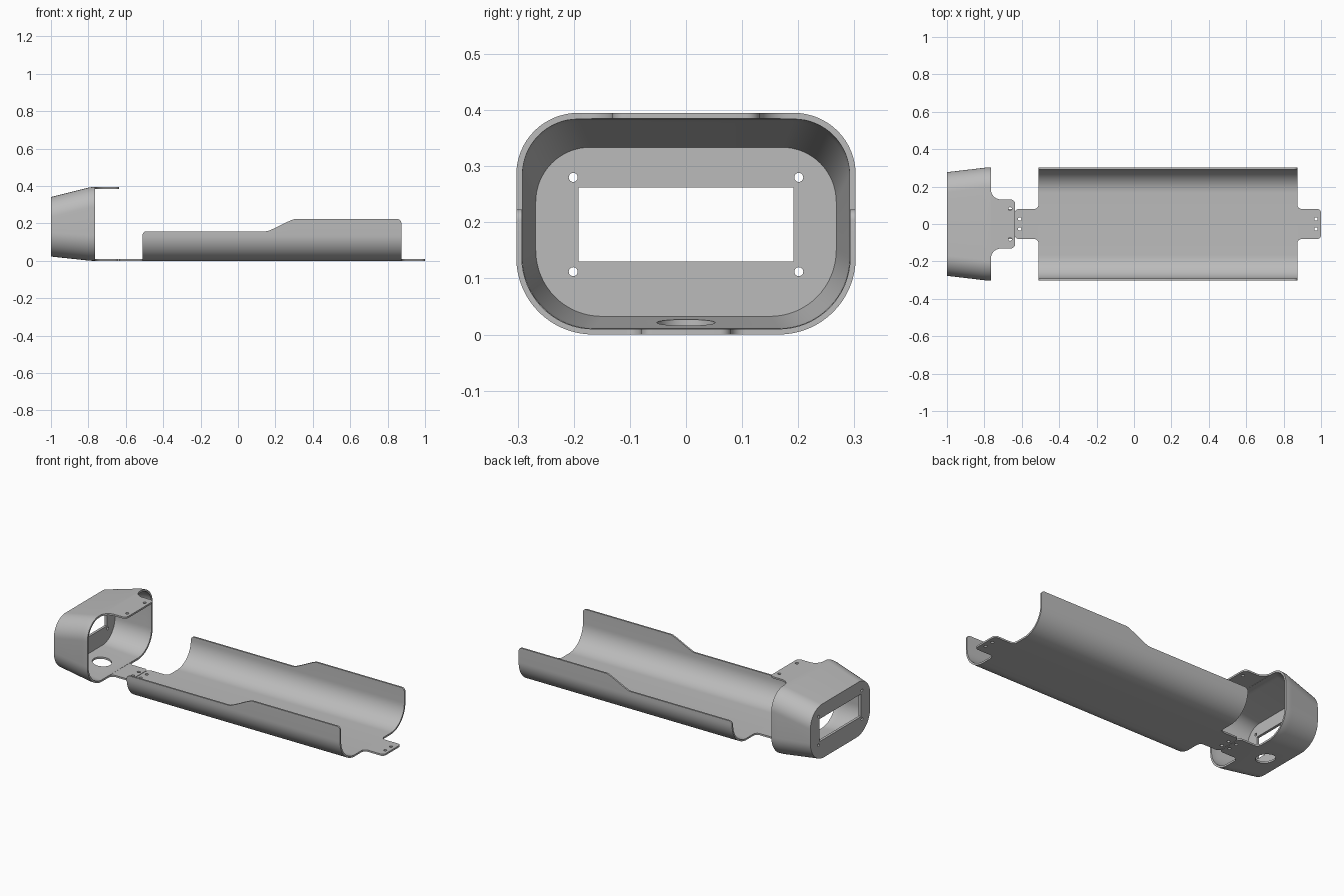
import bpy, bmesh
from math import sin, cos, pi, radians, sqrt
from mathutils import Matrix

if "Cube" in bpy.data.objects:
    bpy.data.objects.remove(bpy.data.objects["Cube"])

grey = bpy.data.materials.new("plain grey")
grey.use_nodes = True
grey.diffuse_color = (0.5, 0.5, 0.5, 1)
grey.node_tree.nodes["Principled BSDF"].inputs["Base Color"].default_value = (0.5, 0.5, 0.5, 1)

WALL = 0.011
SEG = 16


def make(name, bm):
    bmesh.ops.recalc_face_normals(bm, faces=bm.faces)
    mesh = bpy.data.meshes.new(name)
    bm.to_mesh(mesh)
    bm.free()
    obj = bpy.data.objects.new(name, mesh)
    mesh.materials.append(grey)
    bpy.context.collection.objects.link(obj)
    return obj


def select(obj):
    bpy.ops.object.select_all(action="DESELECT")
    obj.select_set(True)
    bpy.context.view_layer.objects.active = obj


def smooth(obj):
    select(obj)
    bpy.ops.object.shade_smooth_by_angle(angle=radians(30))


def arc(cx, cy, r, a0, a1, n=SEG):
    steps = [radians(a0 + (a1 - a0) * i / n) for i in range(n + 1)]
    return [(cx + r * cos(a), cy + r * sin(a)) for a in steps]


def loft(name, sections):
    """Skin a list of (x, [(y, z), ...]) closed sections and cap both ends."""
    bm = bmesh.new()
    rings = [[bm.verts.new((x, y, z)) for y, z in pts] for x, pts in sections]
    for a, b in zip(rings, rings[1:]):
        for i in range(len(a)):
            j = (i + 1) % len(a)
            bm.faces.new((a[i], a[j], b[j], b[i]))
    bm.faces.new(rings[0])
    bm.faces.new(rings[-1])
    return make(name, bm)


def cut(obj, cutters):
    """Subtract the cutters, then throw them away."""
    for c in cutters:
        mod = obj.modifiers.new("cut", "BOOLEAN")
        mod.operation = "DIFFERENCE"
        mod.solver = "EXACT"
        mod.object = c
        c.hide_render = True
        select(obj)
        bpy.ops.object.modifier_apply(modifier=mod.name)
        bpy.data.objects.remove(c)


def drill(x, y, z, r, axis="Z", depth=0.06):
    bm = bmesh.new()
    bmesh.ops.create_cone(bm, cap_ends=True, segments=32, radius1=r, radius2=r, depth=depth)
    turn = Matrix.Rotation(pi / 2, 4, "Y") if axis == "X" else Matrix()
    bm.transform(Matrix.Translation((x, y, z)) @ turn)
    return make("drill", bm)


def block(centre, size):
    bm = bmesh.new()
    bmesh.ops.create_cube(bm, size=1)
    bm.transform(Matrix.Translation(centre) @ Matrix.Diagonal((*size, 1)))
    return make("block", bm)


def tab(name, root, side, length, half, fillet, corner, z, hole_x, hole_y):
    """Flat tongue with flared root, rounded tip and two screw holes."""
    edge = arc(fillet, half + fillet, fillet, 180, 270, 10)
    edge += arc(length - corner, half - corner, corner, 90, 0, 8)
    edge += [(u, -v) for u, v in reversed(edge)]
    bm = bmesh.new()
    face = bm.faces.new([bm.verts.new((root + side * u, v, z)) for u, v in edge])
    up = bmesh.ops.extrude_face_region(bm, geom=[face])["geom"]
    bmesh.ops.translate(bm, vec=(0, 0, WALL - 0.001),
                        verts=[v for v in up if isinstance(v, bmesh.types.BMVert)])
    obj = make(name, bm)
    cut(obj, [drill(hole_x, s * hole_y, z, 0.009) for s in (-1, 1)])
    smooth(obj)


# End cap: tapered rounded shell, closed at the narrow end
MOUTH, END = -0.765, -1.0


def cap_section(x, inset):
    t = min(1, (x - END) / 0.215)
    if x > -0.81:                       # ease the taper into the straight lip
        u = (x + 0.81) / 0.045
        t = 0.884 + 0.116 * (1 - (1 - u) ** 2)
    mix = lambda a, b: a + (b - a) * t
    hw = mix(0.277, 0.3025) - inset
    low, high = mix(0.023, 0) + inset, mix(0.341, 0.395) - inset
    rb, rt = mix(0.128, 0.137) - inset, mix(0.108, 0.11) - inset
    pts = arc(hw - rb, low + rb, rb, -90, 0) + arc(hw - rt, high - rt, rt, 0, 90)
    return x, pts + [(-y, z) for y, z in reversed(pts)]


stations = [END, -0.985, -0.81, -0.80, -0.79, -0.78, MOUTH]
shell = [cap_section(x, 0) for x in stations]
shell += [cap_section(x, WALL) for x in reversed(stations[1:])]
cap = loft("end_cap", shell)
cutters = [block((END, 0, 0.196), (0.1, 0.384, 0.132)), drill(-0.882, 0, 0.02, 0.052)]
cutters += [drill(END, s * 0.201, z, 0.008, "X") for s in (-1, 1) for z in (0.112, 0.28)]
cut(cap, cutters)
smooth(cap)

# Tray: open trough whose side walls step up toward the right end
LEFT, RIGHT = -0.51, 0.873
LOW, HIGH, ROUND = 0.158, 0.223, 0.02


def wall_height(x):
    t = min(1, max(0, (x - 0.14) / 0.175))
    ramp = min(1, max(0, (t - 0.1) / 0.8))
    ease = t * t * (3 - 2 * t)
    h = LOW + (HIGH - LOW) * (0.6 * ramp + 0.4 * ease)
    d = min(x - LEFT, RIGHT - x)
    if d < ROUND:
        h -= ROUND - sqrt(max(0, ROUND ** 2 - (ROUND - d) ** 2))
    return h


def tray_section(x):
    hw, r, h = 0.3025, 0.137, wall_height(x)
    outer = arc(hw - r, r, r, -90, 0) + [(hw, h)]
    inner = arc(hw - r, r, r - WALL + 0.001, -90, 0) + [(hw - WALL + 0.001, h)]
    outer = [(-y, z) for y, z in reversed(outer)] + outer
    inner = [(-y, z) for y, z in reversed(inner)] + inner
    return x, outer + inner[::-1]


curve = [ROUND * (1 - cos(pi / 2 * i / 8)) for i in range(9)]
xs = [LEFT + d for d in curve]
xs += [0.14 + 0.175 * i / 20 for i in range(21)]
xs += [RIGHT - d for d in reversed(curve)]
tray = loft("tray", [tray_section(x) for x in xs])
smooth(tray)

# Screw tabs
tab("cap_top_tab", MOUTH, 1, 0.13, 0.131, 0.054, 0.025, 0.395 - WALL + 0.001, -0.662, 0.081)
tab("cap_bottom_tab", MOUTH, 1, 0.126, 0.08, 0.03, 0.02, 0, -0.662, 0.027)
tab("tray_left_tab", LEFT, -1, 0.126, 0.08, 0.025, 0.02, 0, -0.611, 0.027)
tab("tray_right_tab", RIGHT, 1, 1 - RIGHT, 0.08, 0.025, 0.02, 0, 0.973, 0.027)
